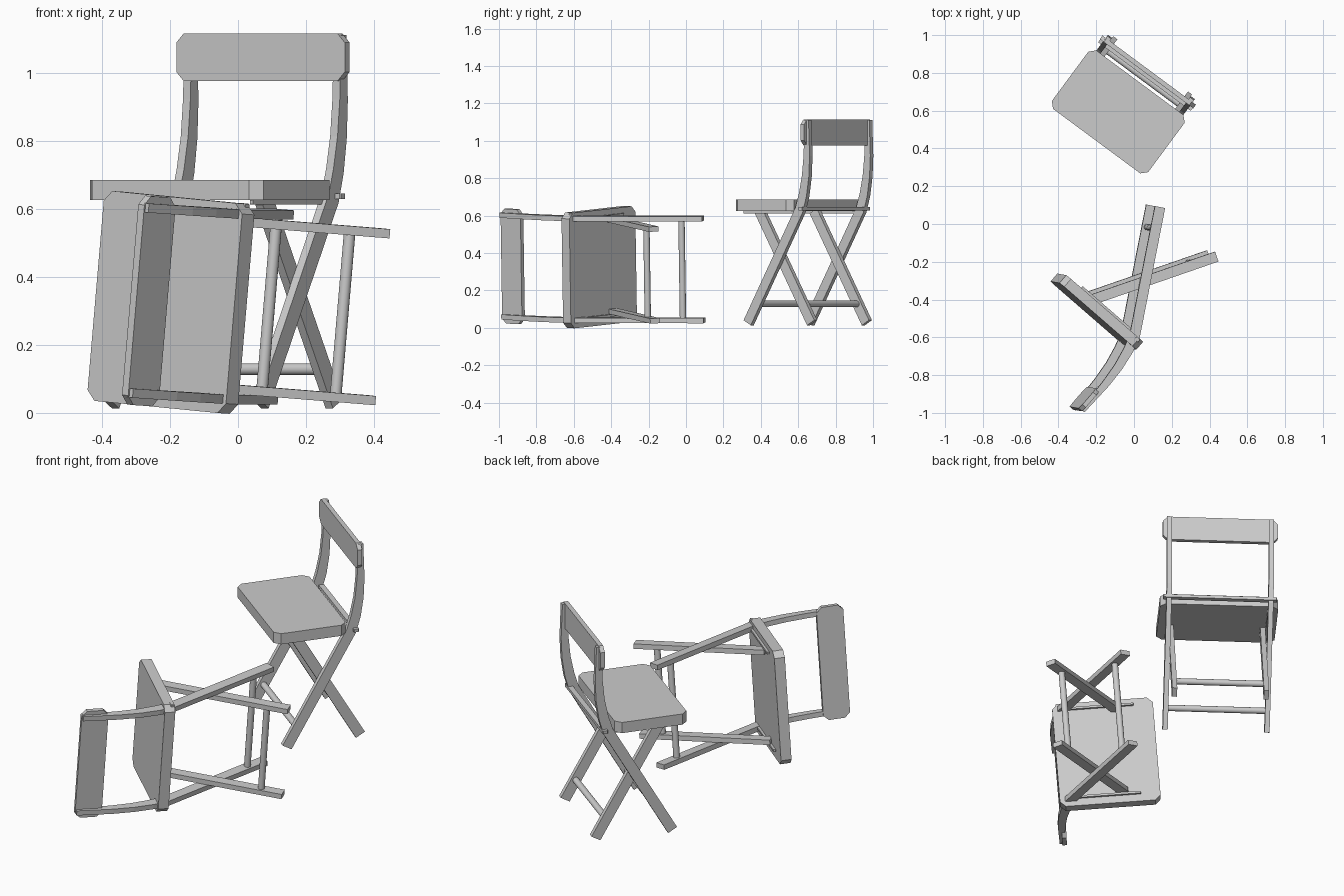
import bpy, bmesh, math
from mathutils import Matrix, Vector

if "Cube" in bpy.data.objects:
    bpy.data.objects.remove(bpy.data.objects["Cube"])


def prism(name, outline, lo, hi, place, M, flip):
    """Extrude a 2D outline; place(a, b, t) maps it to chair space, M to the world."""
    bm = bmesh.new()
    rings = [[bm.verts.new(M @ Vector(place(a, b, t))) for a, b in outline] for t in (lo, hi)]
    bm.faces.new(rings[0])
    bm.faces.new(rings[1])
    n = len(outline)
    for i in range(n):
        j = (i + 1) % n
        bm.faces.new((rings[0][i], rings[0][j], rings[1][j], rings[1][i]))
    bmesh.ops.recalc_face_normals(bm, faces=bm.faces)
    if flip:
        bmesh.ops.reverse_faces(bm, faces=bm.faces)
    me = bpy.data.meshes.new(name)
    bm.to_mesh(me)
    bm.free()
    ob = bpy.data.objects.new(name, me)
    bpy.context.collection.objects.link(ob)
    return ob


def chamfered(x0, x1, y0, y1, c):
    """Rectangle with cut corners."""
    return [(x0 + c, y0), (x1 - c, y0), (x1, y0 + c), (x1, y1 - c),
            (x1 - c, y1), (x0 + c, y1), (x0, y1 - c), (x0, y0 + c)]


def strip(points, widths):
    """Side outline of a bent bar from its centre line and widths."""
    p = [Vector(q) for q in points]
    left, right = [], []
    for i, q in enumerate(p):
        d = (p[min(i + 1, len(p) - 1)] - p[max(i - 1, 0)]).normalized()
        n = Vector((-d.y, d.x)) * widths[i] / 2
        left.append(tuple(q + n))
        right.append(tuple(q - n))
    return left + right[::-1]


def flat(a, b, t):      # outline in plan, extruded upward
    return (a, b, t)


def side(a, b, t):      # outline in side view, extruded across the width
    return (t, a, b)


def face(a, b, t):      # outline in front view, extruded in depth
    return (a, t, b)


def rod(name, v, z, half, M, flip):
    circle = [(v + 0.017 * math.cos(k * math.pi / 8), z + 0.017 * math.sin(k * math.pi / 8))
              for k in range(16)]
    ob = prism(name, circle, -half, half, side, M, flip)
    bpy.ops.object.select_all(action='DESELECT')
    ob.select_set(True)
    bpy.context.view_layer.objects.active = ob
    bpy.ops.object.shade_smooth_by_angle()


LONG = strip([(.305, .027), (.65, .63), (.674, .71), (.692, .81), (.70, .92), (.70, 1.11)],
             [.055, .055, .052, .046, .04, .026])
SHORT = strip([(.707, .027), (.36, .625)], [.055, .055])


def chair(prefix, M, seat, seat_z1, flip):
    # seat and backrest boards
    prism(prefix + "seat", chamfered(*seat, .03), .625, seat_z1, flat, M, flip)
    prism(prefix + "backrest", chamfered(-.308, .308, .975, 1.115, .027), .676, .70, face, M, flip)
    # rear rail behind the seat
    prism(prefix + "rear_rail", chamfered(-.305, .305, .657, .685, .003), .628, .645, flat, M, flip)
    for s, tag in ((-1, "left"), (1, "right")):
        # curved long legs that carry the backrest, short crossing legs, seat cleats
        prism(prefix + "long_leg_" + tag, LONG, s * .273 - .0135, s * .273 + .0135, side, M, flip)
        prism(prefix + "short_leg_" + tag, SHORT, s * .246 - .0135, s * .246 + .0135, side, M, flip)
        prism(prefix + "seat_cleat_" + tag, chamfered(.27, .62, .612, .626, .002),
              s * .267 - .006, s * .267 + .006, side, M, flip)
    # round crossbars near the feet
    rod(prefix + "long_leg_crossbar", .363, .128, .273, M, flip)
    rod(prefix + "short_leg_crossbar", .65, .128, .25, M, flip)


# standing chair
stand = Matrix.Rotation(math.radians(-36.5), 4, 'Z') @ Matrix.Translation((-.42, .003, 0))
chair("standing_", stand, (-.317, .317, .232, .617), .685, False)

# chair lying on its side, leaning slightly; its faces point inward
U = Vector((-.085, .015, -.996)).normalized()
V = Vector((.757, -.653, 0))
V = (V - U * V.dot(U)).normalized()
W = U.cross(V)
R = Matrix((U, V, W)).transposed()
offset = Vector((.137, .09, .584)) - R @ Vector((-.273, .305, .027))
chair("lying_", Matrix.Translation(offset) @ R.to_4x4(), (-.304, .315, .165, .705), .68, True)
